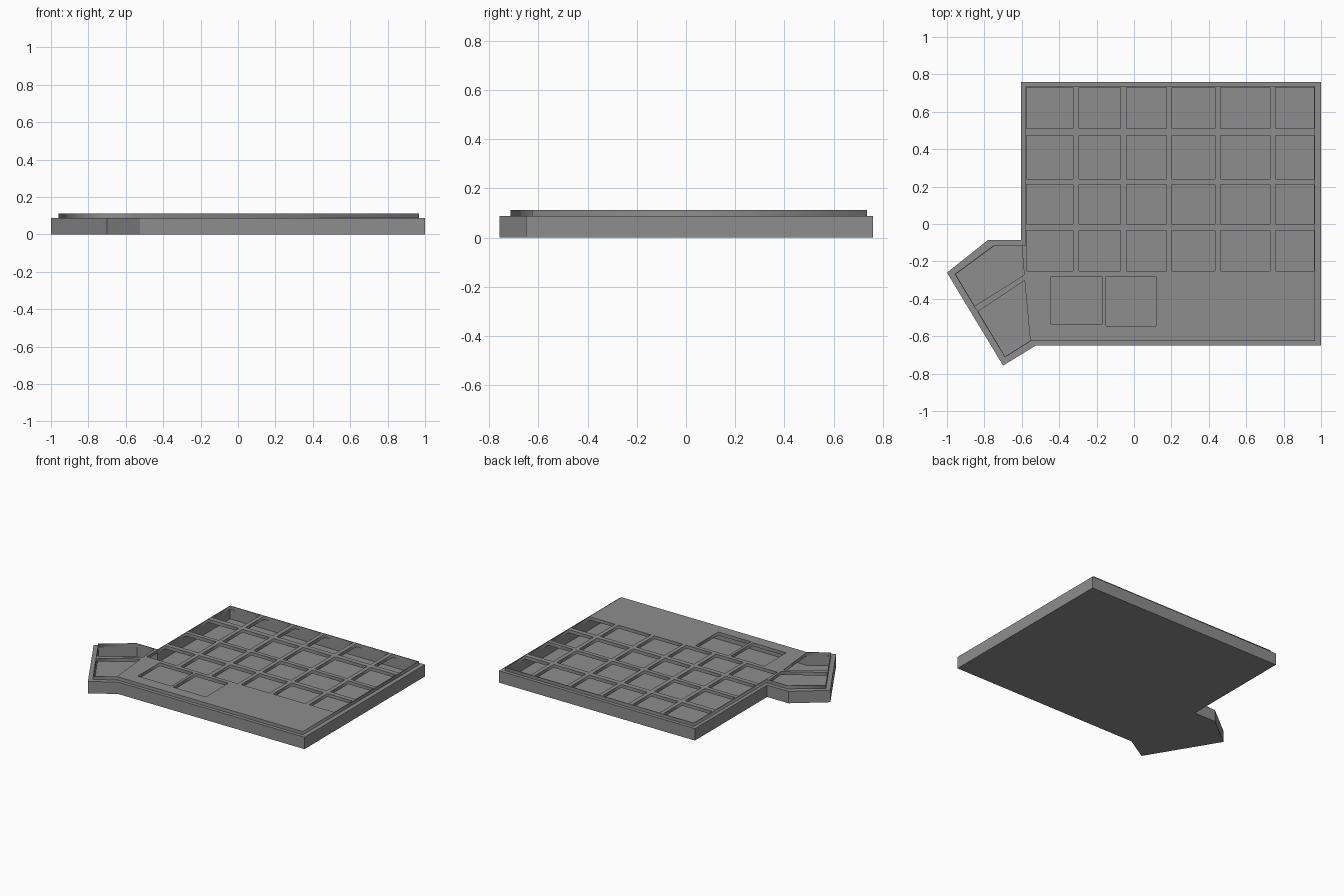
import bpy, bmesh

if "Cube" in bpy.data.objects:
    bpy.data.objects.remove(bpy.data.objects["Cube"])

RIM_Z, TOP_Z, FLOOR_Z = 0.088, 0.112, 0.014

grey = bpy.data.materials.new("case grey")
grey.diffuse_color = (0.27, 0.27, 0.27, 1)
grey.use_nodes = True
grey.node_tree.nodes["Principled BSDF"].inputs["Base Color"].default_value = grey.diffuse_color

# Matching corner lists: case outside and the plate resting inside the rim
outer = [(-0.605, 0.76), (1.0, 0.76), (1.0, -0.65), (-0.525, -0.65),
         (-0.70, -0.757), (-1.0, -0.26), (-0.78, -0.085), (-0.605, -0.085)]
inner = [(-0.579, 0.735), (0.968, 0.735), (0.968, -0.625), (-0.55, -0.625),
         (-0.69, -0.713), (-0.959, -0.268), (-0.75, -0.114), (-0.579, -0.114)]


def tray(name, outside, inside):
    """Hollow case: outer wall, flat rim, inner wall and closed floor."""
    bm = bmesh.new()
    loops = [[bm.verts.new((x, y, z)) for x, y in pts]
             for pts, z in ((outside, 0), (outside, RIM_Z),
                            (inside, RIM_Z), (inside, FLOOR_Z))]
    for a, b in zip(loops, loops[1:]):
        for i in range(len(a)):
            j = (i + 1) % len(a)
            bm.faces.new((a[i], a[j], b[j], b[i]))
    bm.faces.new(loops[0])
    bm.faces.new(loops[-1])
    bmesh.ops.recalc_face_normals(bm, faces=bm.faces)
    mesh = bpy.data.meshes.new(name)
    bm.to_mesh(mesh)
    bm.free()
    mesh.materials.append(grey)
    ob = bpy.data.objects.new(name, mesh)
    bpy.context.collection.objects.link(ob)


def pierced_plate(name, outline, holes, z0, z1):
    """Filled flat profile with openings, extruded between two heights."""
    curve = bpy.data.curves.new(name, 'CURVE')
    curve.dimensions = '2D'
    curve.fill_mode = 'BOTH'
    curve.extrude = (z1 - z0) / 2
    for pts in [outline] + holes:
        sp = curve.splines.new('POLY')
        sp.points.add(len(pts) - 1)
        for p, (x, y) in zip(sp.points, pts):
            p.co = (x, y, 0, 1)
        sp.use_cyclic_u = True
    curve.materials.append(grey)
    ob = bpy.data.objects.new(name, curve)
    ob.location.z = (z0 + z1) / 2
    bpy.context.collection.objects.link(ob)
    bpy.ops.object.select_all(action='DESELECT')
    ob.select_set(True)
    bpy.context.view_layer.objects.active = ob
    bpy.ops.object.convert(target='MESH')


def rect(x0, x1, y0, y1):
    return [(x0, y0), (x1, y0), (x1, y1), (x0, y1)]


# Key openings: main grid, two lower keys, two angled thumb keys
columns = [(-0.574, -0.325), (-0.295, -0.072), (-0.04, 0.173),
           (0.202, 0.433), (0.463, 0.727), (0.757, 0.963)]
rows = [(0.51, 0.73), (0.24, 0.473), (0.0, 0.21), (-0.25, -0.035)]
holes = [rect(*c, *r) for c in columns for r in rows]
holes += [rect(-0.445, -0.17, -0.537, -0.28), rect(-0.15, 0.118, -0.545, -0.28)]
holes.append([(-0.748, -0.118), (-0.6, -0.118), (-0.587, -0.272),
              (-0.852, -0.438), (-0.953, -0.269)])
holes.append([(-0.585, -0.302), (-0.555, -0.624), (-0.689, -0.708), (-0.833, -0.467)])

tray("case_tray", outer, [(x * 0.998, y * 0.998) for x, y in inner])
pierced_plate("key_plate", inner, holes, RIM_Z, TOP_Z)
